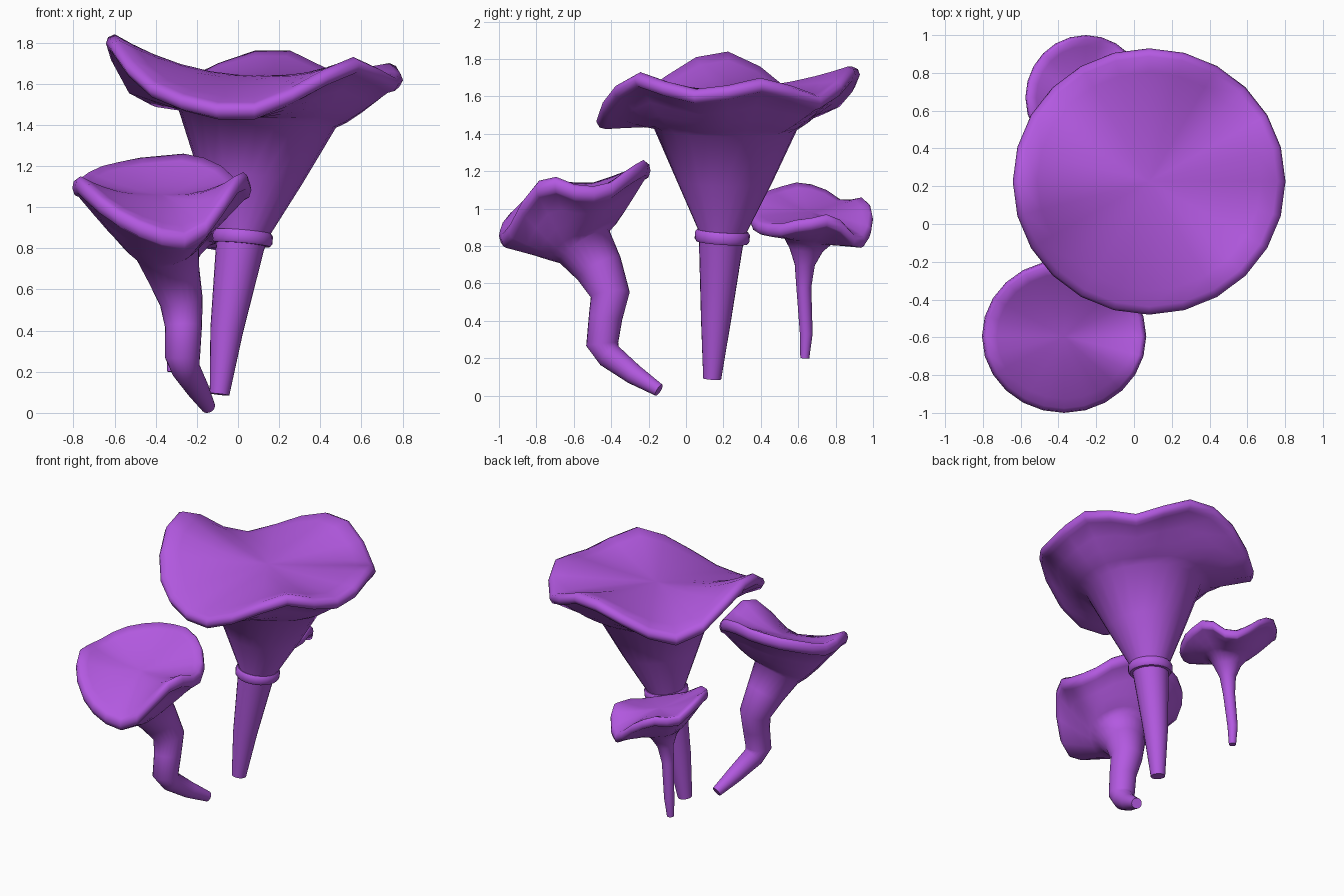
import bpy, bmesh, math
from mathutils import Vector

if "Cube" in bpy.data.objects:
    bpy.data.objects.remove(bpy.data.objects["Cube"])

SEG = 24
ANG = [2 * math.pi * i / SEG for i in range(SEG)]

mat = bpy.data.materials.new("purple_flesh")
mat.diffuse_color = (0.45, 0.10, 0.75, 1)
mat.use_nodes = True
mat.node_tree.nodes["Principled BSDF"].inputs["Base Color"].default_value = mat.diffuse_color


def tube_rings(path):
    """Circles set square to a path of (x, y, z, radius)."""
    pts = [Vector(p[:3]) for p in path]
    rings = []
    for i, p in enumerate(pts):
        tangent = pts[min(i + 1, len(pts) - 1)] - pts[max(i - 1, 0)]
        q = Vector((0, 0, 1)).rotation_difference(tangent)
        r = path[i][3]
        rings.append([p + q @ Vector((r * math.cos(a), r * math.sin(a), 0)) for a in ANG])
    return rings


def loft(name, rings, top=None, closed=False, angle=75):
    """Skin the rings; finish with a fan to the point top, or join last to first."""
    bm = bmesh.new()
    loops = [[bm.verts.new(v) for v in ring] for ring in rings]
    pairs = list(zip(loops, loops[1:]))
    if closed:
        pairs.append((loops[-1], loops[0]))
    for a, b in pairs:
        for i in range(SEG):
            j = (i + 1) % SEG
            bm.faces.new((a[i], a[j], b[j], b[i]))
    if not closed:
        bm.faces.new(loops[0][::-1])
        c = bm.verts.new(top)
        for i in range(SEG):
            bm.faces.new((loops[-1][i], loops[-1][(i + 1) % SEG], c))
    bmesh.ops.recalc_face_normals(bm, faces=bm.faces)
    me = bpy.data.meshes.new(name)
    bm.to_mesh(me)
    bm.free()
    me.materials.append(mat)
    ob = bpy.data.objects.new(name, me)
    bpy.context.collection.objects.link(ob)
    bpy.ops.object.select_all(action='DESELECT')
    ob.select_set(True)
    bpy.context.view_layer.objects.active = ob
    bpy.ops.object.shade_smooth_by_angle(angle=math.radians(angle))
    return ob


def mushroom(name, path, centre, rx, ry, heights, thick):
    """Stem along path, flaring to a wavy rim (heights every 15 degrees from +x)."""
    rings = tube_rings(path)
    neck = rings[-1]
    c = Vector(centre)

    def rim_ring(s, drop):
        return [Vector((c.x + rx * s * math.cos(a), c.y + ry * s * math.sin(a), h - drop))
                for a, h in zip(ANG, heights)]

    # underside flare, then a rolled lip
    lip = rim_ring(0.93, 2.1 * thick)
    for t, k in ((0.2, 0.14), (0.45, 0.38), (0.72, 0.68)):
        rings.append([Vector((e.x + (r.x - e.x) * t, e.y + (r.y - e.y) * t,
                              e.z + (r.z - e.z) * k)) for e, r in zip(neck, lip)])
    rings += [lip, rim_ring(0.975, 1.9 * thick), rim_ring(1, 1.1 * thick),
              rim_ring(0.985, 0.35 * thick)]
    # dished top: overall tilt stays flat, waves fade smoothly to the centre
    mx = sum(h * math.cos(a) for a, h in zip(ANG, heights)) * 2 / SEG
    my = sum(h * math.sin(a) for a, h in zip(ANG, heights)) * 2 / SEG
    for s in (0.94, 0.82, 0.68, 0.5, 0.3, 0.12):
        u = s / 0.94
        ring = rim_ring(s, 0)
        for v, a in zip(ring, ANG):
            tilt = mx * math.cos(a) + my * math.sin(a)
            v.z = c.z + tilt * u ** 1.15 + (v.z - c.z - tilt) * u ** 2.1
        rings.append(ring)
    return loft(name, rings, top=c)


# Large mushroom
mushroom("large_mushroom",
         [(-.09, .14, .09, .048), (-.055, .16, .4, .08), (.01, .187, .81, .118),
          (.025, .195, .88, .13), (.06, .205, 1.15, .258), (.093, .21, 1.43, .385)],
         (.08, .225, 1.64), .722, .705,
         [1.66, 1.70, 1.66, 1.61, 1.68, 1.76, 1.76, 1.70, 1.62, 1.57, 1.63, 1.76,
          1.84, 1.81, 1.71, 1.61, 1.55, 1.51, 1.51, 1.58, 1.67, 1.73, 1.68, 1.64], .04)

# Raised collar on the large stem
ax = Vector((.04, .03, .45)).normalized()
q = Vector((0, 0, 1)).rotation_difference(ax)
collar = []
for d, r in ((-.032, .11), (-.032, .137), (-.018, .147), (.018, .147), (.032, .137), (.032, .11)):
    collar.append([Vector((.022, .194, .85)) + ax * d
                   + q @ Vector((r * math.cos(a), r * math.sin(a), 0)) for a in ANG])
loft("stem_collar", collar, closed=True, angle=40)

# Medium mushroom with a crooked stem
mushroom("medium_mushroom",
         [(-.145, -.145, .03, .035), (-.195, -.28, .115, .055), (-.255, -.41, .215, .07),
          (-.27, -.448, .275, .086), (-.265, -.43, .42, .09), (-.275, -.405, .54, .105),
          (-.315, -.465, .68, .13), (-.345, -.545, .80, .16)],
         (-.37, -.595, 1.06), .435, .405,
         [1.13, 1.12, 1.14, 1.20, 1.24, 1.26, 1.25, 1.24, 1.22, 1.20, 1.17, 1.14,
          1.14, 1.15, 1.11, 1.05, .99, .94, .90, .88, .93, 1.05, 1.15, 1.17], .043)

# Small mushroom at the back
mushroom("small_mushroom",
         [(-.32, .635, .2, .024), (-.315, .643, .33, .034), (-.295, .63, .58, .04),
          (-.28, .635, .70, .054), (-.27, .642, .78, .09), (-.265, .65, .83, .13)],
         (-.255, .67, .98), .32, .33,
         [.95, .97, .94, .87, .86, .91, .98, 1.03, 1.06, 1.05, 1.05, 1.10,
          1.13, 1.14, 1.12, 1.10, 1.08, 1.03, .98, .95, .93, .92, .92, .94], .033)
